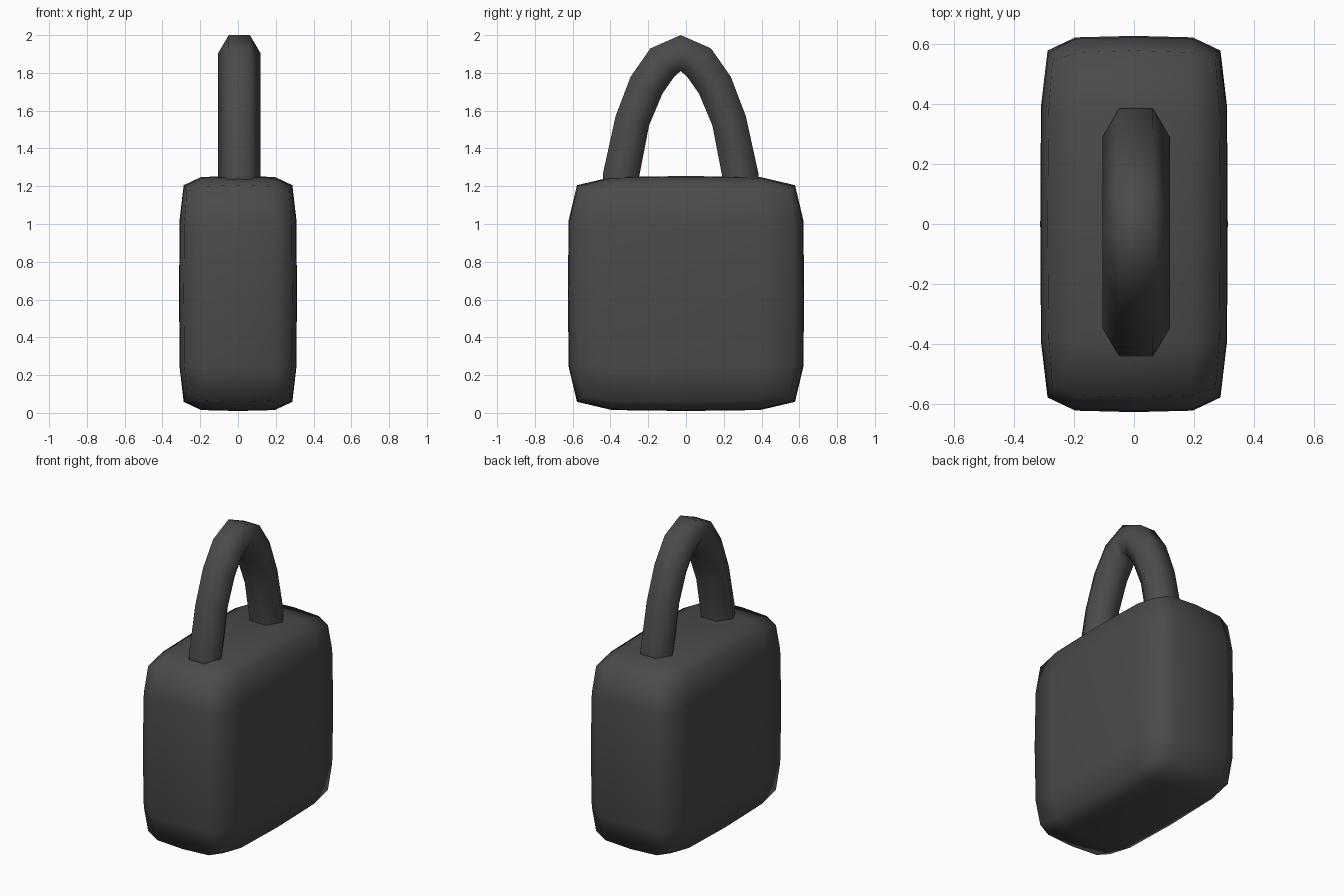
import bpy, bmesh, math
from mathutils import Vector

if "Cube" in bpy.data.objects:
    bpy.data.objects.remove(bpy.data.objects["Cube"])

iron = bpy.data.materials.new("dark_iron")
iron.diffuse_color = (0.07, 0.07, 0.07, 1)
iron.use_nodes = True
iron.node_tree.nodes["Principled BSDF"].inputs["Base Color"].default_value = iron.diffuse_color


def finish(name, bm):
    bmesh.ops.recalc_face_normals(bm, faces=bm.faces)
    for f in bm.faces:
        f.smooth = True
    me = bpy.data.meshes.new(name)
    bm.to_mesh(me)
    bm.free()
    me.materials.append(iron)
    ob = bpy.data.objects.new(name, me)
    bpy.context.collection.objects.link(ob)
    return ob


# Body: cube cut into 4 x 4 faces per side, with softened edges and corners
HALF = Vector((0.312, 0.626, 0.622))
CENTRE = Vector((0, 0, 0.632))


def soften(co):
    a = [round(abs(c) * 2) for c in co]          # 0, 1 or 2 on each axis
    outer = a.count(2)
    full = {1: 1.0 - 0.008 * a.count(1), 2: 0.922 - 0.01 * a.count(1), 3: 0.87}[outer]
    half = {1: 0.625, 2: 0.60, 3: 0}[outer]
    scale = (0, half, full)
    return Vector([math.copysign(scale[k], c) * h for k, c, h in zip(a, co, HALF)]) + CENTRE


bm = bmesh.new()
bmesh.ops.create_cube(bm, size=2)
bmesh.ops.subdivide_edges(bm, edges=bm.edges[:], cuts=3, use_grid_fill=True)
for v in bm.verts:
    v.co = soften(v.co)
finish("lock_body", bm)

# Shackle: six-sided tube swept along an arch, (outer y, z, inner y, z) per ring
MID_X, MID_Y, RADIUS = 0.007, -0.028, 0.112
half_arch = [(0, 2.0, 0, 1.81), (0.16, 1.93, 0.034, 1.78), (0.265, 1.78, 0.097, 1.69),
             (0.345, 1.57, 0.168, 1.52), (0.412, 1.265, 0.223, 1.235), (0.415, 1.15, 0.23, 1.15)]
arch = [(-a, b, -c, d) for a, b, c, d in half_arch[:0:-1]] + half_arch

bm = bmesh.new()
rings = []
for oy, oz, iy, iz in arch:
    out = Vector((MID_X, oy + MID_Y, oz))
    inn = Vector((MID_X, iy + MID_Y, iz))
    mid, arm = (out + inn) / 2, (out - inn) / 2
    ring = []
    for k in range(6):
        t = math.radians(60 * k)
        side = Vector((RADIUS * math.cos(t), 0, 0))
        ring.append(bm.verts.new(mid + side + arm * (math.sin(t) / math.sin(math.pi / 3))))
    rings.append(ring)
for r, s in zip(rings, rings[1:]):
    for k in range(6):
        n = (k + 1) % 6
        bm.faces.new((r[k], r[n], s[n], s[k]))
bm.faces.new(rings[0])
bm.faces.new(rings[-1][::-1])
finish("shackle", bm)
